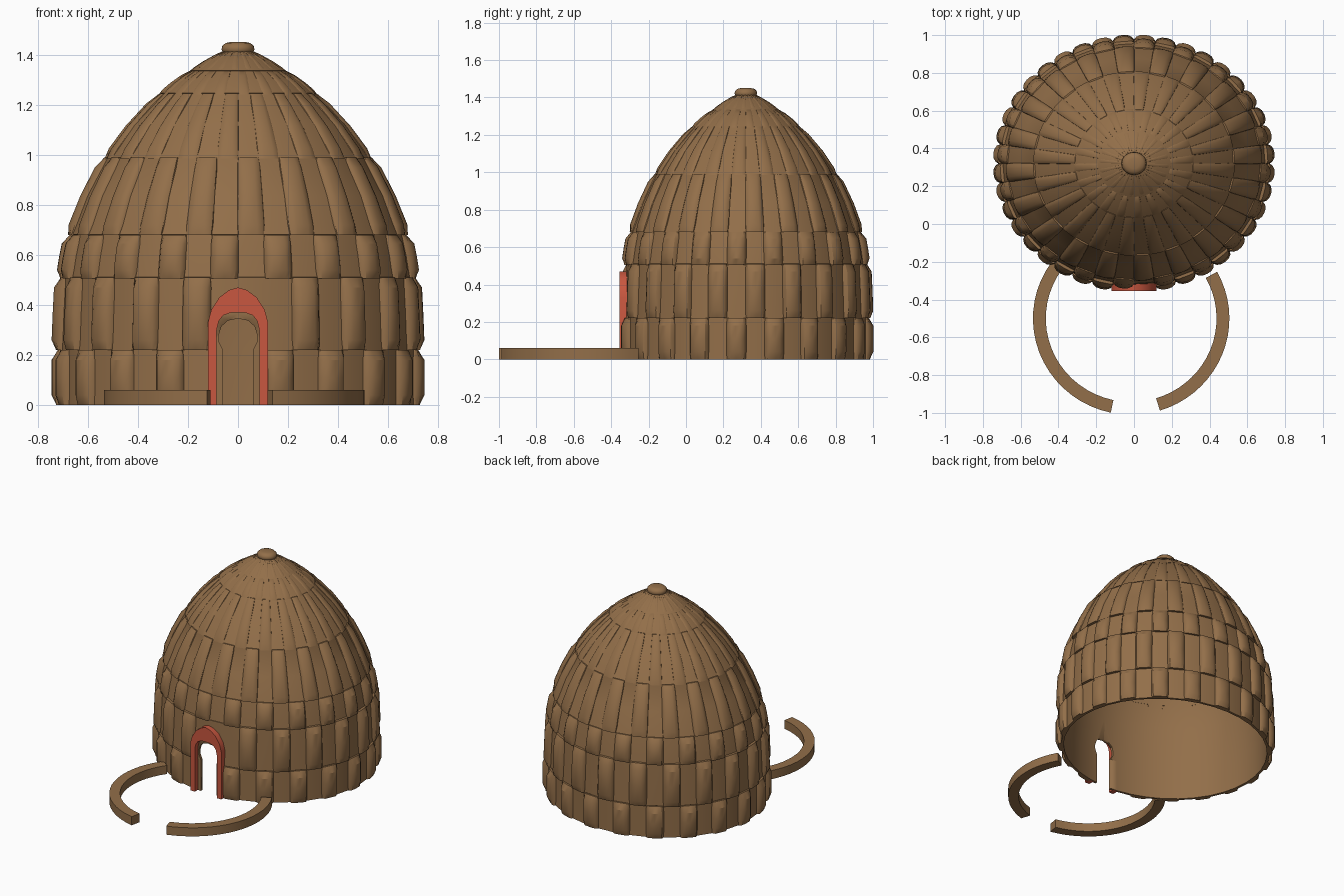
import bpy, bmesh, math

if "Cube" in bpy.data.objects:
    bpy.data.objects.remove(bpy.data.objects["Cube"])

CY = 0.32       # centre of the hut in y
SY = 0.915      # the hut is a little narrower front to back
SECTORS = 40
STEP = 2 * math.pi / SECTORS
FRONT = -math.pi / 2
WALL = 0.018

# Thatch rows: bottom z, top z, bottom radius, top radius, relief
ROWS = [(0.0, 0.22, 0.747, 0.747, 0.038),
        (0.22, 0.51, 0.748, 0.735, 0.038),
        (0.505, 0.68, 0.73, 0.698, 0.036),
        (0.68, 0.99, 0.692, 0.55, 0.024),
        (0.985, 1.245, 0.542, 0.325, 0.016),
        (1.24, 1.335, 0.322, 0.2, 0.01),
        (1.33, 1.42, 0.2, 0.05, 0.007)]


def material(name, color):
    m = bpy.data.materials.new(name)
    m.use_nodes = True
    m.diffuse_color = color
    m.node_tree.nodes["Principled BSDF"].inputs["Base Color"].default_value = color
    return m


THATCH = material("thatch_brown", (0.29, 0.158, 0.067, 1))
CLAY = material("clay_red", (0.58, 0.095, 0.05, 1))


def finish(name, bm, mat, angle=30):
    bmesh.ops.recalc_face_normals(bm, faces=bm.faces)
    mesh = bpy.data.meshes.new(name)
    bm.to_mesh(mesh)
    bm.free()
    ob = bpy.data.objects.new(name, mesh)
    bpy.context.collection.objects.link(ob)
    mesh.materials.append(mat)
    bpy.ops.object.select_all(action='DESELECT')
    ob.select_set(True)
    bpy.context.view_layer.objects.active = ob
    bpy.ops.object.shade_smooth_by_angle(angle=math.radians(angle))
    return ob


def polar(r, a, z):
    return (r * math.cos(a), CY + SY * r * math.sin(a), z)


def base_radius(row, t):
    """Radius of the wall under a row, gently bulged at mid height."""
    z0, z1, r0, r1, relief = row
    return r0 + (r1 - r0) * t - relief + 0.16 * (r0 - r1) * t * (1 - t) * 2


def lathe(name, profile, mat, angle=30):
    """Spin (radius, z) points about the hut axis; zero radius closes the end."""
    bm = bmesh.new()
    rings = []
    for r, z in profile:
        n = 1 if r == 0 else SECTORS
        rings.append([bm.verts.new(polar(r, i * STEP, z)) for i in range(n)])
    for a, b in zip(rings, rings[1:]):
        for i in range(SECTORS):
            j = (i + 1) % SECTORS
            corners = [a[i % len(a)], a[j % len(a)], b[j % len(b)], b[i % len(b)]]
            bm.faces.new(list(dict.fromkeys(corners)))
    return finish(name, bm, mat, angle)


def grid_faces(bm, rows):
    for a, b in zip(rows, rows[1:]):
        for i in range(len(a) - 1):
            bm.faces.new((a[i], a[i + 1], b[i + 1], b[i]))


def mirrored(half):
    """Outline from the right foot over the top to the left foot."""
    return half + [(-x, z) for x, z in reversed(half) if x > 0]


# Thin hollow shell, stepping in at every row
outer = []
for row in ROWS:
    z0, z1 = row[:2]
    if outer:
        z0 = outer[-1][1] + 0.001
    outer += [(base_radius(row, t), z0 + (z1 - z0) * t) for t in (0, 0.5, 1)]
inner = [(r - WALL, z) for r, z in outer[::3][:6]]
inner = [(0, 1.39)] + inner[::-1]
shell = lathe("hut_shell", inner + outer + [(0, 1.425)], THATCH)

# Doorway cut through the front of the shell
half_hole = [(0.06, -0.1), (0.06, 0.22), (0.075, 0.25), (0.077, 0.28),
             (0.066, 0.315), (0.04, 0.338), (0, 0.346)]
bm = bmesh.new()
face = bm.faces.new([bm.verts.new((x, -0.6, z)) for x, z in mirrored(half_hole)])
out = bmesh.ops.extrude_face_region(bm, geom=[face])
for v in out["geom"]:
    if isinstance(v, bmesh.types.BMVert):
        v.co.y = 0.1
cutter = finish("doorway_cutter", bm, THATCH)
cutter.hide_render = True
mod = shell.modifiers.new("doorway", 'BOOLEAN')
mod.operation = 'DIFFERENCE'
mod.solver = 'EXACT'
mod.object = cutter
bpy.context.view_layer.objects.active = shell
bpy.ops.object.modifier_apply(modifier=mod.name)
bpy.data.objects.remove(cutter)

# Raised thatch bundles with rounded fronts and hipped ends, staggered by row
ACROSS = [(-1.1, -0.4), (-1.02, 0.2), (-0.8, 0.65), (-0.45, 0.92), (0, 1),
          (0.45, 0.92), (0.8, 0.65), (1.02, 0.2), (1.1, -0.4)]


def bundle(bm, row, angle):
    z0, z1, _, _, relief = row
    h = z1 - z0
    cut = min(0.04, h * 0.2)
    levels = [(0, -0.4), (0, 0.45), (cut, 1), (h / 2, 1), (h - cut, 1),
              (h, 0.3), (h, -0.4)]
    rows = []
    for dz, up in levels:
        base = base_radius(row, dz / h)
        # the ends narrow towards the middle of the bundle
        squeeze = 1 if up == 1 else 0.94
        rows.append([bm.verts.new(polar(base + relief * min(up, side),
                                        angle + u * squeeze * STEP / 2, z0 + dz))
                     for u, side in ACROSS])
    grid_faces(bm, rows)


for n, row in enumerate(ROWS):
    bm = bmesh.new()
    for s in range(-SECTORS // 2, SECTORS // 2):
        by_door = n < 2 and s in (-1, 0)
        if (s + n) % 2 == 1 and not by_door:
            bundle(bm, row, FRONT + (s + 0.5) * STEP)
    finish(f"thatch_row_{n + 1}", bm, THATCH)

# Knob on the peak
lathe("roof_knob", [(0, 1.39), (0.045, 1.4), (0.06, 1.408), (0.066, 1.42),
                    (0.063, 1.434), (0.05, 1.446), (0.03, 1.45), (0, 1.451)],
      THATCH, 50)

# Red arch around the doorway
arch_out = mirrored([(0.12, 0), (0.12, 0.33), (0.107, 0.38), (0.075, 0.43),
                     (0.035, 0.46), (0, 0.47)])
arch_in = mirrored([(0.085, 0), (0.085, 0.3), (0.077, 0.335), (0.06, 0.358),
                    (0.03, 0.369), (0, 0.37)])
bm = bmesh.new()
loops = [[bm.verts.new((x, y, z)) for x, z in line]
         for line, y in ((arch_out, -0.31), (arch_out, -0.356),
                         (arch_in, -0.356), (arch_in, -0.31))]
grid_faces(bm, loops + loops[:1])
for end in (0, -1):
    bm.faces.new([l[end] for l in loops])
finish("door_arch", bm, CLAY)


# Low curved yard walls
def yard_wall(name, start, end, count=18):
    bm = bmesh.new()
    rows = []
    for i in range(count + 1):
        a = math.radians(start + (end - start) * i / count)
        c, s = math.cos(a), math.sin(a)
        rows.append([bm.verts.new((-0.015 + (0.52 - w) * c, -0.5 + (0.51 - w) * s, z))
                     for w, z in ((0, 0), (0, 0.06), (0.068, 0.06), (0.068, 0))])
    grid_faces(bm, [r + r[:1] for r in rows])
    bm.faces.new(rows[0])
    bm.faces.new(rows[-1])
    finish(name, bm, THATCH)


yard_wall("right_yard_wall", 144, 258)
yard_wall("left_yard_wall", 29, -73)
